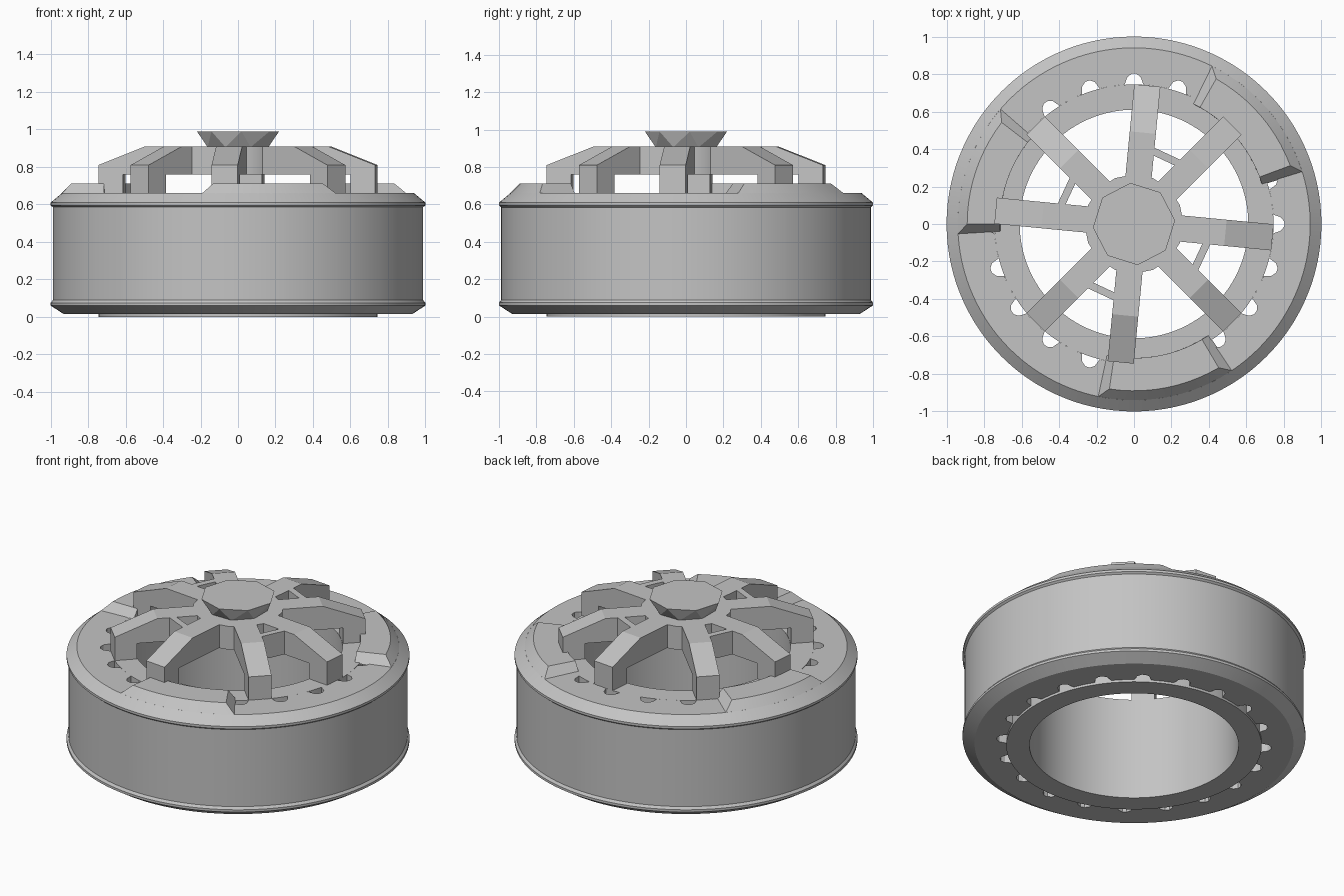
import bpy, bmesh
from math import sin, cos, radians

cube = bpy.data.objects.get("Cube")
if cube:
    bpy.data.objects.remove(cube, do_unlink=True)

GREY = (0.55, 0.55, 0.55, 1)
metal = bpy.data.materials.new("plain grey")
metal.use_nodes = True
metal.diffuse_color = GREY
metal.node_tree.nodes["Principled BSDF"].inputs["Base Color"].default_value = GREY


def polar(r, deg, z):
    return (r * cos(radians(deg)), r * sin(radians(deg)), z)


def finish(name, bm, smooth=False):
    bmesh.ops.recalc_face_normals(bm, faces=bm.faces)
    mesh = bpy.data.meshes.new(name)
    bm.to_mesh(mesh)
    bm.free()
    mesh.materials.append(metal)
    obj = bpy.data.objects.new(name, mesh)
    bpy.context.collection.objects.link(obj)
    if smooth:
        bpy.ops.object.select_all(action='DESELECT')
        obj.select_set(True)
        bpy.context.view_layer.objects.active = obj
        bpy.ops.object.shade_smooth_by_angle(angle=radians(25))
    return obj


def sweep(name, sections, closed, smooth=True):
    """Skin a list of matching closed cross-sections, capping open ends."""
    bm = bmesh.new()
    loops = [[bm.verts.new(p) for p in s] for s in sections]
    n = len(loops[0])
    pairs = list(zip(loops, loops[1:]))
    if closed:
        pairs.append((loops[-1], loops[0]))
    else:
        bm.faces.new(loops[0])
        bm.faces.new(loops[-1])
    for a, b in pairs:
        for i in range(n):
            j = (i + 1) % n
            bm.faces.new((a[i], a[j], b[j], b[i]))
    return finish(name, bm, smooth)


def disc(name, r, z0, z1, n):
    ring = [[polar(r, 360 * i / n, z) for i in range(n)] for z in (z0, z1)]
    return sweep(name, ring, False)


# Outer drum with scalloped notches round its inner edge
OUTER = [(0.93, 0.015), (1.0, 0.06), (1.0, 0.075), (0.988, 0.09),
         (0.988, 0.585), (1.0, 0.595), (1.0, 0.61), (0.94, 0.66)]
NOTCH = [(-3.8, 0.745), (-2.6, 0.785), (-0.9, 0.802), (0.9, 0.802),
         (2.6, 0.785), (3.8, 0.745), (6.4, 0.745), (9, 0.745), (11.6, 0.745)]
sections = []
for k in range(20):
    for offset, inner in NOTCH:
        profile = [(inner, 0.015)] + OUTER + [(inner, 0.66)]
        sections.append([polar(r, 18 * k + offset, z) for r, z in profile])
sweep("outer_drum", sections, True)

# Inner sleeve, open right through
SLEEVE = [(0.61, 0), (0.745, 0), (0.745, 0.66), (0.61, 0.66)]
sweep("inner_sleeve", [[polar(r, 5 * i, z) for r, z in SLEEVE] for i in range(72)], True)

# Three raised rim plates with sloping ends
for number, (start, end) in enumerate([(17, 64), (139, 183.5), (258, 304)]):
    steps = 10
    sections = []
    for i in range(steps + 1):
        t = i / steps
        low = start + (end - start) * t
        high = start + 3.5 + (end - start - 7) * t
        sections.append([polar(0.715, low, 0.655), polar(0.945, low, 0.655),
                         polar(0.89, high, 0.712), polar(0.715, high, 0.712)])
    sweep(f"rim_plate_{number + 1}", sections, False)

# Eight bent spokes
SPOKE = [(0, 0.76), (0.61, 0.76), (0.61, 0.64), (0.742, 0.64),
         (0.742, 0.81), (0.49, 0.91), (0, 0.91)]


def bar(name, profile, half_width, deg):
    c, s = cos(radians(deg)), sin(radians(deg))
    sides = [[(r * c - w * s, r * s + w * c, z) for r, z in profile]
             for w in (-half_width, half_width)]
    sweep(name, sides, False, smooth=False)


BRIDGE = [(0.375, 0.76), (0.415, 0.76), (0.415, 0.91), (0.375, 0.91)]
for k in range(4):
    bar(f"straight_spoke_{k + 1}", SPOKE, 0.07, 84.5 + 90 * k)
    bar(f"diagonal_spoke_{k + 1}", SPOKE, 0.068, 45 + 90 * k)
    # Web closing the small hole between each close pair of spokes
    bar(f"spoke_web_{k + 1}", BRIDGE, 0.09, 65 + 90 * k)

# Hub and faceted cap
disc("hub", 0.265, 0.76, 0.91, 16)
bm = bmesh.new()
for r, z, turn in ((0.175, 0.905, 22.5), (0.22, 0.99, 5)):
    for i in range(8):
        bm.verts.new(polar(r, turn + 45 * i, z))
bmesh.ops.convex_hull(bm, input=bm.verts)
finish("hub_cap", bm)
